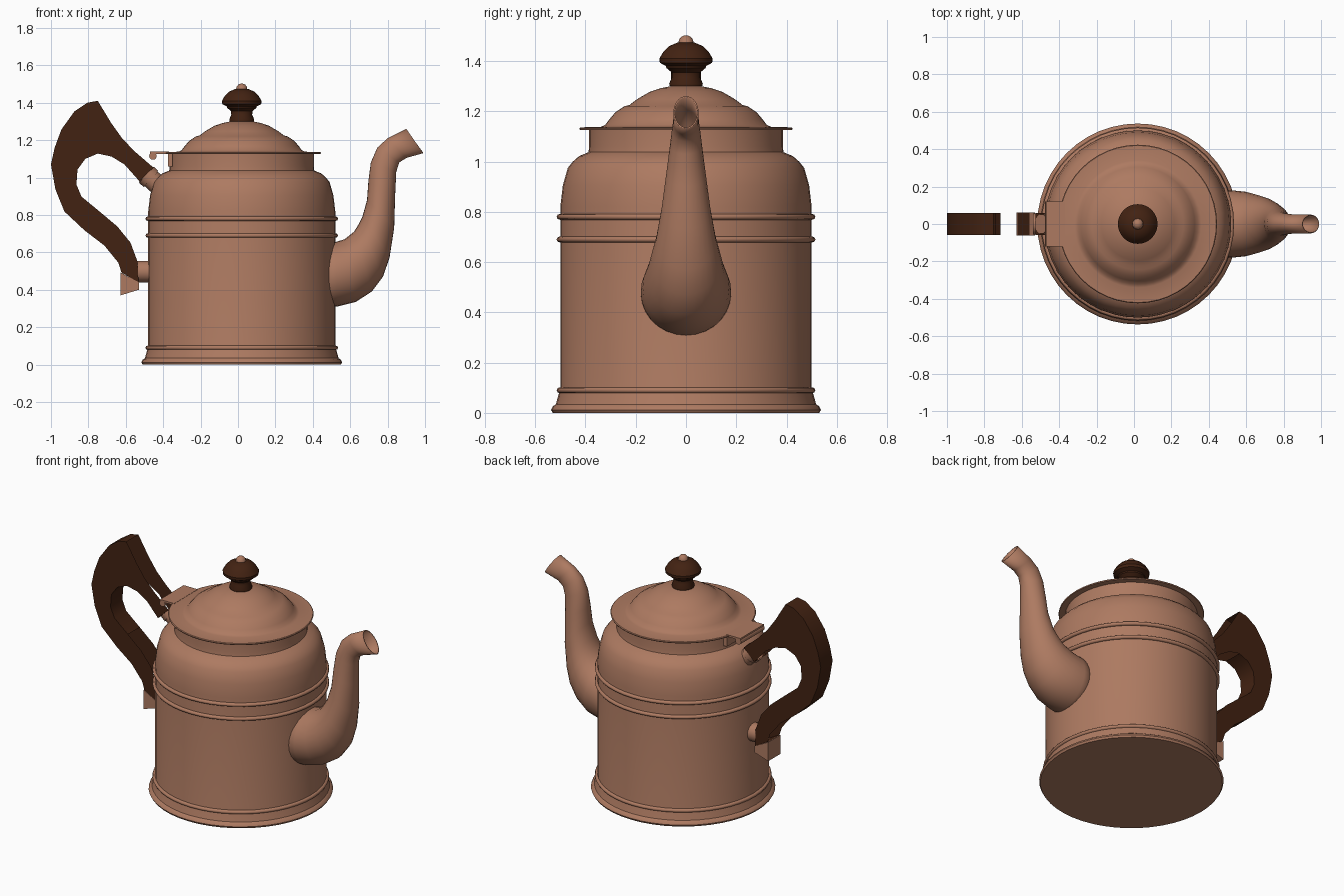
import bpy, bmesh, math
from mathutils import Vector

if "Cube" in bpy.data.objects:
    bpy.data.objects.remove(bpy.data.objects["Cube"], do_unlink=True)

CX = 0.02  # axis of the pot


def material(name, rgb, rough):
    m = bpy.data.materials.new(name)
    m.use_nodes = True
    m.diffuse_color = (*rgb, 1)
    node = m.node_tree.nodes["Principled BSDF"]
    node.inputs["Base Color"].default_value = (*rgb, 1)
    node.inputs["Roughness"].default_value = rough
    return m


copper = material("copper", (0.42, 0.195, 0.12), 0.5)
wood = material("dark wood", (0.055, 0.016, 0.006), 0.6)


def finish(name, bm, mat, normals=True, angle=35):
    if normals:
        bmesh.ops.recalc_face_normals(bm, faces=bm.faces)
    mesh = bpy.data.meshes.new(name)
    bm.to_mesh(mesh)
    bm.free()
    ob = bpy.data.objects.new(name, mesh)
    bpy.context.collection.objects.link(ob)
    mesh.materials.append(mat)
    bpy.ops.object.select_all(action='DESELECT')
    ob.select_set(True)
    bpy.context.view_layer.objects.active = ob
    bpy.ops.object.shade_smooth_by_angle(angle=math.radians(angle))
    return ob


def bridge(bm, rings):
    for a, b in zip(rings, rings[1:]):
        n = len(a)
        for i in range(n):
            j = (i + 1) % n
            bm.faces.new((a[i], a[j], b[j], b[i]))


def lathe(name, profile, mat, steps=48):
    bm = bmesh.new()
    rings = [[bm.verts.new((CX + r * math.cos(2 * math.pi * k / steps),
                            r * math.sin(2 * math.pi * k / steps), z))
              for k in range(steps)] for r, z in profile]
    bridge(bm, rings)
    bm.faces.new(rings[0])
    bm.faces.new(rings[-1])
    return finish(name, bm, mat)


def rod(name, start, end, radius, mat, steps=20):
    start, end = Vector(start), Vector(end)
    axis = end - start
    bm = bmesh.new()
    bmesh.ops.create_cone(bm, cap_ends=True, segments=steps, radius1=radius,
                          radius2=radius, depth=axis.length)
    bm.transform(axis.to_track_quat('Z', 'Y').to_matrix().to_4x4())
    bmesh.ops.translate(bm, verts=bm.verts, vec=(start + end) / 2)
    return finish(name, bm, mat)


def box(name, low, high, mat):
    bm = bmesh.new()
    bmesh.ops.create_cube(bm, size=1)
    low, high = Vector(low), Vector(high)
    for v in bm.verts:
        v.co = (low + high) / 2 + v.co * (high - low)
    return finish(name, bm, mat)


def slab(name, outline, half, mat, keep=lambda a, b: True):
    """Side sheets of an outline in x and z, joined by the edge walls that keep() allows."""
    bm = bmesh.new()
    near = [bm.verts.new((x, -half, z)) for x, z in outline]
    far = [bm.verts.new((x, half, z)) for x, z in outline]
    bm.faces.new(near)
    bm.faces.new(far[::-1])
    for i in range(len(outline)):
        j = (i + 1) % len(outline)
        if keep(outline[i], outline[j]):
            bm.faces.new((near[j], near[i], far[i], far[j]))
    return finish(name, bm, mat)


# Pot body with flared foot, shoulder and neck
lathe("body", [(0.53, 0), (0.537, 0.012), (0.53, 0.026), (0.518, 0.034), (0.505, 0.08),
               (0.5, 0.1), (0.5, 0.82), (0.49, 0.905), (0.47, 0.975), (0.45, 1.0),
               (0.425, 1.022), (0.388, 1.037), (0.385, 1.06), (0.385, 1.127)], copper)

# Raised bands round the body
for i, z in enumerate((0.09, 0.69, 0.78)):
    bm = bmesh.new()
    rings = []
    for k in range(48):
        t = 2 * math.pi * k / 48
        ring = []
        for s in range(8):
            u = 2 * math.pi * s / 8
            r = 0.501 + 0.014 * math.cos(u)
            ring.append(bm.verts.new((CX + r * math.cos(t), r * math.sin(t),
                                      z + 0.012 * math.sin(u))))
        rings.append(ring)
    bridge(bm, rings + rings[:1])
    finish("band_" + str(i + 1), bm, copper, angle=60)

# Lid, knob and finial
lathe("lid", [(0.422, 1.126), (0.424, 1.132), (0.42, 1.136), (0.34, 1.138), (0.322, 1.145),
              (0.305, 1.168), (0.28, 1.197), (0.245, 1.22), (0.225, 1.225), (0.195, 1.248),
              (0.145, 1.277), (0.1, 1.292), (0.05, 1.302)], copper)
lathe("knob", [(0.065, 1.3), (0.067, 1.31), (0.056, 1.335), (0.057, 1.355), (0.078, 1.372),
               (0.08, 1.38), (0.104, 1.393), (0.106, 1.41), (0.09, 1.437), (0.068, 1.459),
               (0.035, 1.473)], wood, 32)
lathe("finial", [(0.03, 1.47), (0.028, 1.485), (0.018, 1.497), (0.006, 1.502)], copper, 16)

# Spout: inner edge, outer edge and half width of each section
sections = [((0.45, 0.65), (0.45, 0.30), 0.18), ((0.52, 0.655), (0.53, 0.31), 0.18),
            ((0.57, 0.67), (0.63, 0.335), 0.172), ((0.62, 0.71), (0.715, 0.39), 0.153),
            ((0.645, 0.75), (0.775, 0.47), 0.138), ((0.665, 0.79), (0.81, 0.57), 0.12),
            ((0.69, 0.88), (0.835, 0.73), 0.098), ((0.697, 0.98), (0.84, 0.90), 0.08),
            ((0.71, 1.08), (0.846, 1.03), 0.065), ((0.745, 1.16), (0.862, 1.08), 0.057),
            ((0.80, 1.21), (0.90, 1.105), 0.051), ((0.90, 1.26), (0.99, 1.13), 0.05)]
bm = bmesh.new()
rings = []
for inner, outer, width in sections:
    p, q = Vector((inner[0], 0, inner[1])), Vector((outer[0], 0, outer[1]))
    rings.append([bm.verts.new((p + q) / 2 + (q - p) / 2 * math.cos(t)
                               + Vector((0, width * math.sin(t), 0)))
                  for t in (2 * math.pi * k / 28 for k in range(28))])
bridge(bm, rings)
spout = finish("spout", bm, copper, angle=60)
wall = spout.modifiers.new("wall", 'SOLIDIFY')
wall.thickness = 0.006
wall.offset = -1

# Wooden handle: hollow, open along its two arms
outline = [(-0.452, 1.053), (-0.553, 1.14), (-0.62, 1.21), (-0.677, 1.29), (-0.75, 1.41),
           (-0.805, 1.40), (-0.875, 1.353), (-0.944, 1.257), (-0.98, 1.16), (-1.0, 1.07),
           (-0.976, 0.936), (-0.928, 0.818), (-0.82, 0.717), (-0.714, 0.636), (-0.64, 0.545),
           (-0.623, 0.492), (-0.532, 0.44), (-0.537, 0.55), (-0.575, 0.652), (-0.645, 0.738),
           (-0.74, 0.818), (-0.837, 0.898), (-0.864, 0.963), (-0.858, 1.043), (-0.816, 1.10),
           (-0.75, 1.128), (-0.676, 1.112), (-0.607, 1.07), (-0.527, 0.98)]
caps = (outline[-1], outline[15])
slab("handle", outline, 0.06, wood,
     lambda a, b: a in caps or (a[0] + b[0]) / 2 < -0.73)

# Copper sockets that hold the handle
slab("lower_socket", [(-0.628, 0.492), (-0.628, 0.37), (-0.53, 0.4), (-0.53, 0.44)],
     0.062, copper)
rod("lower_stub", (-0.54, 0, 0.497), (-0.46, 0, 0.497), 0.057, copper)
rod("upper_stub", (-0.495, 0, 1.02), (-0.39, 0, 0.925), 0.052, copper)
rod("upper_collar", (-0.49, 0, 1.015), (-0.465, 0, 0.992), 0.058, copper)

# Lid hinge
box("hinge_plate", (-0.47, -0.12, 1.126), (-0.37, 0.12, 1.138), copper)
rod("hinge_barrel", (-0.455, -0.12, 1.115), (-0.455, 0.12, 1.115), 0.02, copper, 12)
box("hinge_tab", (-0.375, -0.12, 1.06), (-0.35, 0.12, 1.13), copper)
